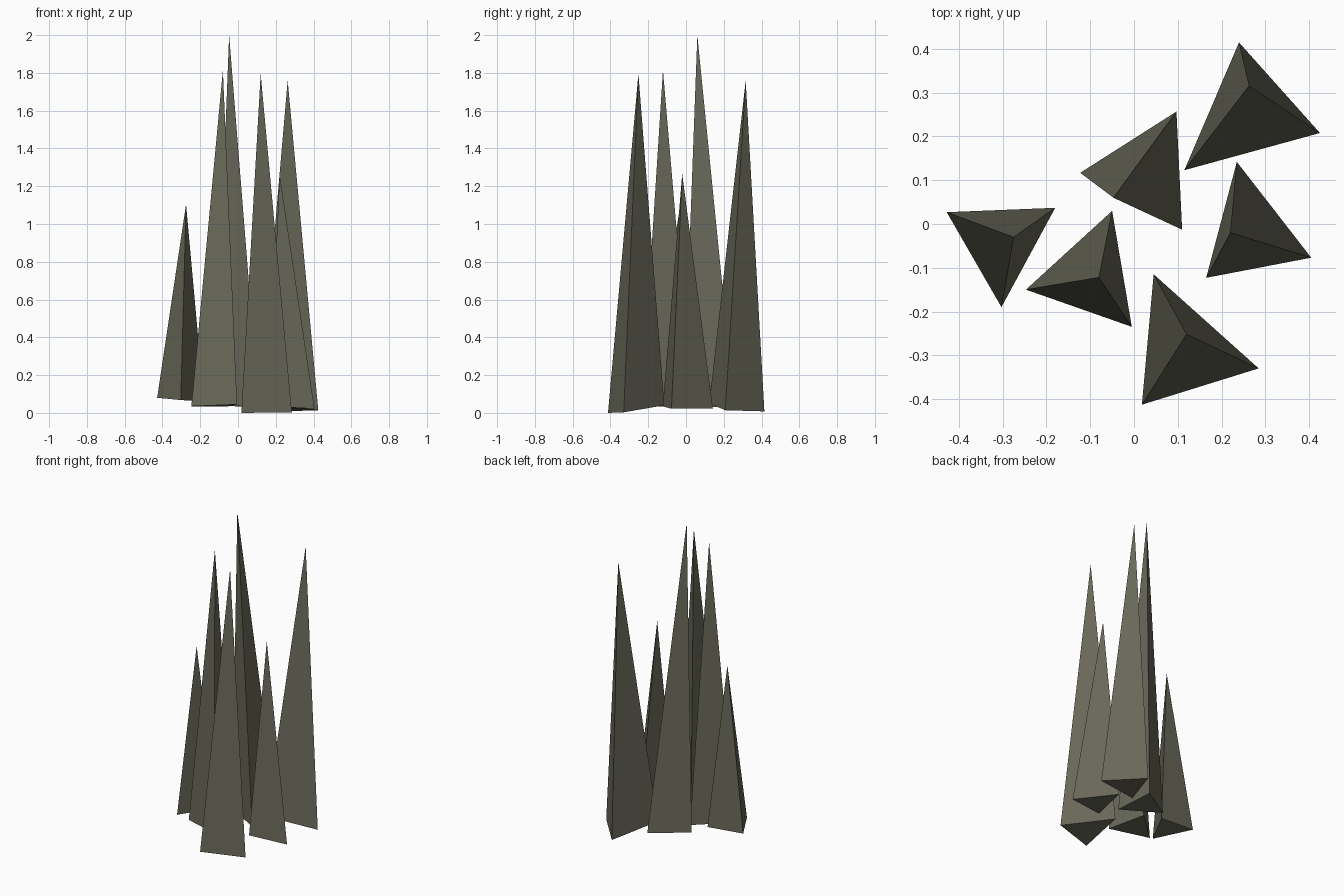
import bpy, bmesh

if "Cube" in bpy.data.objects:
    bpy.data.objects.remove(bpy.data.objects["Cube"])

# One stone colour
stone = bpy.data.materials.new("dark olive stone")
stone.diffuse_color = (0.14, 0.138, 0.10, 1)
stone.use_nodes = True
stone.node_tree.nodes["Principled BSDF"].inputs["Base Color"].default_value = stone.diffuse_color


def spike(name, base, apex):
    """Closed three-sided spike: three base corners and a tip."""
    bm = bmesh.new()
    a, b, c, tip = [bm.verts.new(p) for p in (*base, apex)]
    for f in ((a, b, c), (a, b, tip), (b, c, tip), (c, a, tip)):
        bm.faces.new(f)
    bmesh.ops.recalc_face_normals(bm, faces=bm.faces)
    me = bpy.data.meshes.new(name)
    bm.to_mesh(me)
    bm.free()
    me.materials.append(stone)
    bpy.context.collection.objects.link(bpy.data.objects.new(name, me))


# Six slender spikes with slightly tilted bases
spike("left_spike", [(-.428, .027, .08), (-.18, .037, .06), (-.303, -.19, .068)],
      (-.275, -.03, 1.105))
spike("front_left_spike", [(-.247, -.15, .035), (-.05, .03, .035), (-.005, -.235, .045)],
      (-.08, -.122, 1.815))
spike("tall_centre_spike", [(-.123, .117, .04), (.097, .257, .03), (.11, -.013, .035)],
      (-.047, .06, 2.0))
spike("back_right_spike", [(.24, .415, .008), (.425, .208, .014), (.115, .123, .05)],
      (.263, .316, 1.76))
spike("right_spike", [(.235, .142, .022), (.405, -.077, .022), (.165, -.123, .035)],
      (.22, -.02, 1.265))
spike("front_spike", [(.045, -.115, .04), (.285, -.33, .003), (.018, -.413, 0)],
      (.12, -.252, 1.795))
